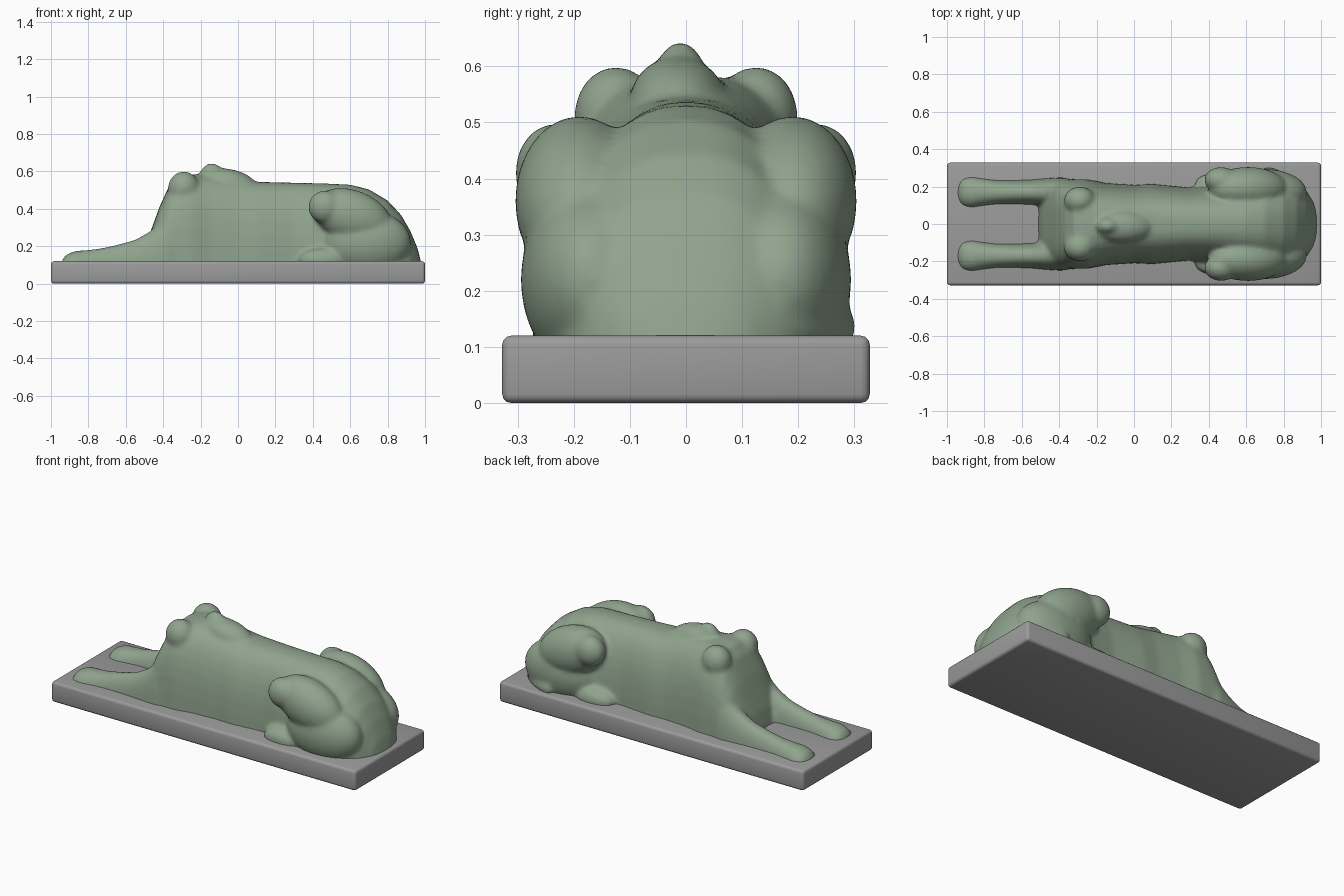
import bpy
import bmesh
from math import cos, sin, pi
from mathutils import Matrix, Vector

default_cube = bpy.data.objects.get("Cube")
if default_cube:
    bpy.data.objects.remove(default_cube, do_unlink=True)

FLOOR = 0.07  # the figure is sunk slightly into the plinth


def make_material(name, colour):
    material = bpy.data.materials.new(name)
    material.use_nodes = True
    material.diffuse_color = colour
    material.node_tree.nodes["Principled BSDF"].inputs["Base Color"].default_value = colour
    return material


def link_object(name, bm, material):
    bmesh.ops.recalc_face_normals(bm, faces=bm.faces)
    mesh = bpy.data.meshes.new(name)
    bm.to_mesh(mesh)
    bm.free()
    mesh.materials.append(material)
    obj = bpy.data.objects.new(name, mesh)
    bpy.context.collection.objects.link(obj)
    return obj


def add_loft(bm, rows, centre_y=0.0, steps=20):
    """Arched sections along x: (x, half width, top height, squareness)."""
    rings = []
    for x, width, top, power in rows:
        ring = []
        for i in range(steps + 1):
            angle = pi * i / steps
            c, s = cos(angle), max(sin(angle), 0.0)
            y = width * abs(c) ** (2 / power) * (1 if c > 0 else -1)
            z = FLOOR + (top - FLOOR) * s ** (2 / power)
            ring.append(bm.verts.new((x, centre_y + y, z)))
        rings.append(ring)
    for a, b in zip(rings, rings[1:]):
        for i in range(len(a)):
            j = (i + 1) % len(a)
            bm.faces.new((a[i], a[j], b[j], b[i]))
    bm.faces.new(rings[0])
    bm.faces.new(rings[-1])


def add_ball(bm, centre, radii, tilt=0.0):
    matrix = (Matrix.Translation(Vector(centre)) @ Matrix.Rotation(tilt, 4, 'Y')
              @ Matrix.Diagonal((*radii, 1)))
    bmesh.ops.create_uvsphere(bm, u_segments=32, v_segments=20, radius=1, matrix=matrix)


clay = make_material("sage clay", (0.28, 0.37, 0.27, 1))
stone = make_material("grey stone", (0.33, 0.33, 0.33, 1))

# Plinth with rounded edges
bm = bmesh.new()
bmesh.ops.create_cube(bm, size=1, matrix=Matrix.Translation((0, 0, 0.06))
                      @ Matrix.Diagonal((2, 0.655, 0.12, 1)))
bmesh.ops.bevel(bm, geom=bm.edges[:], offset=0.016, segments=3, profile=0.5,
                affect='EDGES')
plinth = link_object("plinth", bm, stone)

# Trunk: chest, shoulders, back and rump
figure = bmesh.new()
add_loft(figure, [
    (-0.51, 0.11, 0.13, 2.5),
    (-0.49, 0.19, 0.22, 2.5),
    (-0.46, 0.22, 0.30, 2.8),
    (-0.42, 0.235, 0.41, 3),
    (-0.37, 0.24, 0.52, 3),
    (-0.32, 0.24, 0.575, 3),
    (-0.25, 0.24, 0.585, 3),
    (-0.15, 0.22, 0.58, 2.8),
    (0, 0.21, 0.56, 2.6),
    (0.1, 0.215, 0.545, 2.6),
    (0.3, 0.195, 0.54, 2.6),
    (0.45, 0.21, 0.537, 2.4),
    (0.6, 0.24, 0.53, 2.3),
    (0.7, 0.25, 0.505, 2.3),
    (0.8, 0.24, 0.445, 2.4),
    (0.87, 0.215, 0.37, 2.5),
    (0.92, 0.18, 0.285, 2.5),
    (0.96, 0.12, 0.19, 2.5),
    (0.98, 0.06, 0.11, 2.5),
])

# Broken neck stump and the ridge behind it
add_ball(figure, (-0.14, -0.01, 0.56), (0.07, 0.05, 0.085))
add_ball(figure, (-0.06, -0.015, 0.54), (0.16, 0.085, 0.075), 0.15)

foreleg = [
    (-0.945, 0.045, 0.12, 2.3),
    (-0.92, 0.08, 0.155, 2.3),
    (-0.87, 0.09, 0.175, 2.3),
    (-0.82, 0.08, 0.178, 2.3),
    (-0.74, 0.068, 0.188, 2.3),
    (-0.65, 0.066, 0.207, 2.3),
    (-0.55, 0.068, 0.235, 2.3),
    (-0.47, 0.075, 0.28, 2.3),
    (-0.38, 0.08, 0.36, 2.3),
    (-0.3, 0.06, 0.4, 2.3),
]
for side in (-1, 1):
    add_loft(figure, foreleg, side * 0.17)
    # Shoulder blade
    add_ball(figure, (-0.29, side * 0.125, 0.51), (0.085, 0.075, 0.09))
    # Knee, thigh and lower haunch
    add_ball(figure, (0.465, side * 0.235, 0.41), (0.09, 0.07, 0.088))
    add_ball(figure, (0.61, side * 0.19, 0.36), (0.22, 0.115, 0.14), 0.35)
    add_ball(figure, (0.69, side * 0.17, 0.22), (0.235, 0.125, 0.17))
    # Hind foot
    add_ball(figure, (0.45, side * 0.215, 0.125), (0.125, 0.06, 0.065))

# Tail wrapped low around the left haunch
for i in range(16):
    angle = 0.1 + i * 0.085
    add_ball(figure, (0.66 + 0.28 * cos(angle), 0.275 * sin(angle), 0.135),
             (0.035, 0.035, 0.04))

body = link_object("reclining_figure", figure, clay)

# Fuse the masses into one softly carved skin
remesh = body.modifiers.new("fuse", 'REMESH')
remesh.mode = 'VOXEL'
remesh.voxel_size = 0.011
remesh.use_smooth_shade = True
smooth = body.modifiers.new("soften", 'SMOOTH')
smooth.factor = 0.5
smooth.iterations = 12

bpy.ops.object.select_all(action='DESELECT')
plinth.select_set(True)
bpy.context.view_layer.objects.active = plinth
bpy.ops.object.shade_smooth_by_angle()
